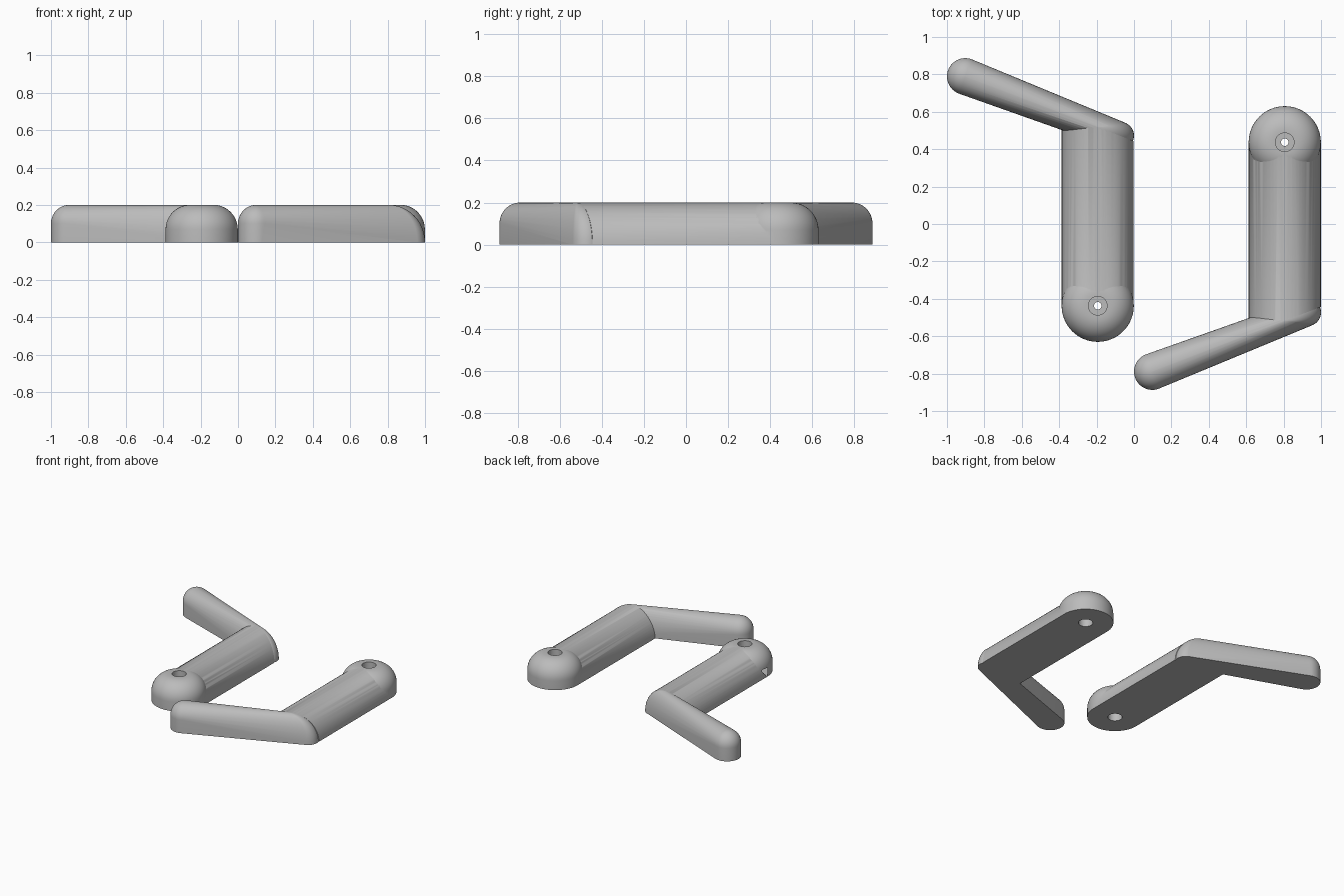
import bpy, bmesh, math
from mathutils import Vector

if "Cube" in bpy.data.objects:
    bpy.data.objects.remove(bpy.data.objects["Cube"])

grey = bpy.data.materials.new("plain grey")
grey.diffuse_color = (0.5, 0.5, 0.5, 1)
grey.use_nodes = True
grey.node_tree.nodes["Principled BSDF"].inputs["Base Color"].default_value = grey.diffuse_color

R, H = 0.193, 0.2            # half width and height of the arm
HUB = (0.806, 0.437)         # centre of the round hub
TIP = (0.098, -0.789)        # centre of the leg's round end
ELBOW = (0.925, -0.472)      # centre of the elbow corner
SLOPE = (ELBOW[1] - TIP[1]) / (ELBOW[0] - TIP[0])


def ring(cx, cy, r, z, n=64):
    return [(cx + r * math.cos(2 * math.pi * i / n),
             cy + r * math.sin(2 * math.pi * i / n), z) for i in range(n)]


def hull(name, points, side):
    """Convex solid round the points; side -1 makes the turned-over left copy."""
    bm = bmesh.new()
    for x, y, z in points:
        bm.verts.new((x, y, z) if side > 0 else (x - 1, -y, z))
    res = bmesh.ops.convex_hull(bm, input=bm.verts)
    junk = {e for e in res["geom_interior"] + res["geom_unused"]
            if isinstance(e, bmesh.types.BMVert)}
    bmesh.ops.delete(bm, geom=list(junk), context='VERTS')
    bmesh.ops.dissolve_limit(bm, angle_limit=0.002, verts=bm.verts, edges=bm.edges)
    bmesh.ops.recalc_face_normals(bm, faces=bm.faces)
    me = bpy.data.meshes.new(name)
    bm.to_mesh(me)
    bm.free()
    me.materials.append(grey)
    ob = bpy.data.objects.new(name, me)
    bpy.context.collection.objects.link(ob)
    return ob


def combine(target, other, operation):
    mod = target.modifiers.new("combine", 'BOOLEAN')
    mod.operation, mod.object, mod.solver = operation, other, 'EXACT'
    bpy.context.view_layer.objects.active = target
    bpy.ops.object.modifier_apply(modifier=mod.name)
    bpy.data.objects.remove(other)


def bracket(name, side):
    quarter = [math.pi / 2 * i / 12 for i in range(13)]

    # Hub: upright cylinder with a wide rounded top edge
    pts = ring(*HUB, R, 0)
    for a in quarter:
        pts += ring(*HUB, 0.063 + 0.13 * math.cos(a), 0.07 + 0.13 * math.sin(a))
    body = hull(name, pts, side)

    # Arm: half-round bar, its far end slanted along the leg
    pts = []
    for i in range(33):
        a = math.pi * i / 32
        x, z = HUB[0] + (R - 0.0005) * math.cos(a), (H - 0.0005) * math.sin(a)
        pts += [(x, HUB[1], z), (x, ELBOW[1] + SLOPE * (x - ELBOW[0]), z)]
    arm = hull("arm", pts, side)

    # Leg: rounded tip blending into the low, curved elbow corner
    pts = ring(*TIP, 0.098, 0, 40)
    for a in quarter:
        c, s = math.cos(a), math.sin(a)
        pts += ring(*TIP, max(0.098 * c, 0.002), 0.1 + 0.1 * s, 40)
        r = max(0.075 * c, 0.002)
        x = 1 - R * (1 - c) - r
        pts += ring(x, ELBOW[1] + SLOPE * (x - ELBOW[0]), r, H * s, 40)
    leg = hull("leg", pts, side)

    combine(body, arm, 'UNION')
    combine(body, leg, 'UNION')

    # Screw hole: narrow bore with a wider pocket at each end
    for r, z0, z1 in ((0.02, -0.05, 0.25), (0.05, 0.14, 0.25), (0.05, -0.05, 0.06)):
        cutter = hull("cutter", ring(*HUB, r, z0, 32) + ring(*HUB, r, z1, 32), side)
        cutter.hide_render = True
        combine(body, cutter, 'DIFFERENCE')

    bpy.ops.object.select_all(action='DESELECT')
    body.select_set(True)
    bpy.context.view_layer.objects.active = body
    bpy.ops.object.shade_smooth_by_angle(angle=math.radians(30))


bracket("right_bracket", 1)
bracket("left_bracket", -1)
